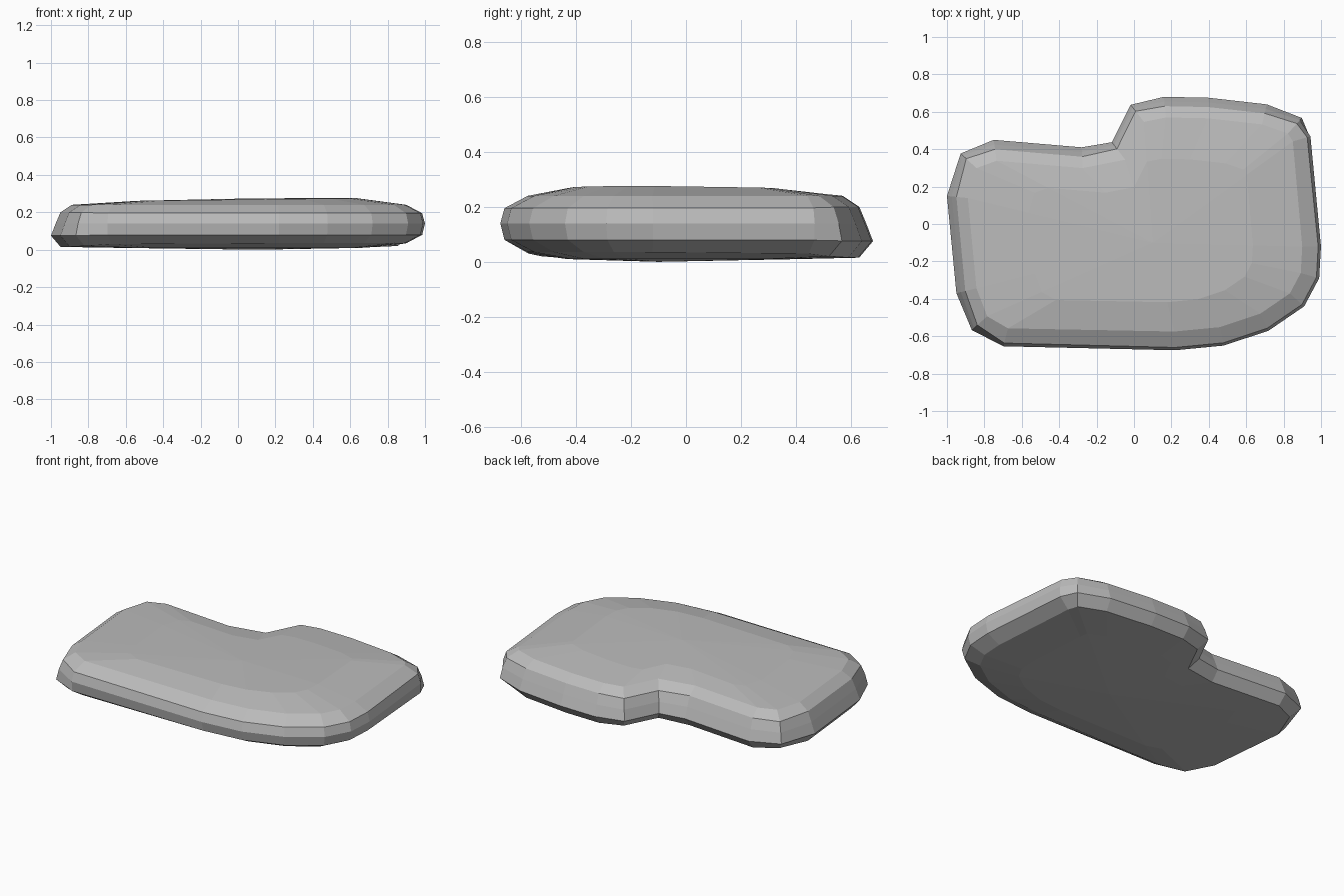
import bpy
import bmesh
from mathutils import Vector

cube = bpy.data.objects.get("Cube")
if cube:
    bpy.data.objects.remove(cube, do_unlink=True)

# Stone colour
stone = bpy.data.materials.new("grey stone")
stone.use_nodes = True
COLOUR = (0.5, 0.5, 0.5, 1)
stone.diffuse_color = COLOUR
stone.node_tree.nodes["Principled BSDF"].inputs["Base Color"].default_value = COLOUR

# Widest outline of the slab, counterclockwise, with a notch at the back
outline = [Vector(p) for p in (
    (-0.70, -0.66), (0.22, -0.675), (0.48, -0.65), (0.72, -0.57), (0.91, -0.44),
    (0.99, -0.29), (1.0, -0.12), (0.95, 0.47), (0.90, 0.57), (0.71, 0.64),
    (0.40, 0.675), (0.16, 0.68), (-0.02, 0.64), (-0.12, 0.44), (-0.28, 0.41),
    (-0.75, 0.45), (-0.93, 0.38), (-1.0, 0.15), (-0.95, -0.37), (-0.87, -0.57))]

# Rim sections as (inset, height): rounded at front and +x, leaning in at back and -x
ROUNDED = ((0.10, 0.035), (0.015, 0.08), (0.0, 0.14), (0.015, 0.195), (0.10, 0.24))
LEANING = ((0.05, 0.015), (0.0, 0.075), (0.025, 0.14), (0.05, 0.20), (0.11, 0.24))
HUB = Vector((0.1, -0.1))


def miter(i):
    """Inward corner direction, scaled so both edges move by one unit."""
    p = outline[i]
    a = (p - outline[i - 1]).normalized()
    b = (outline[(i + 1) % len(outline)] - p).normalized()
    na, nb = Vector((-a.y, a.x)), Vector((-b.y, b.x))
    return (na + nb) / (1 + na.dot(nb))


def top_height(p):
    return 0.268 + 0.012 * p.x - 0.02 * max(p.y, 0)


bm = bmesh.new()
rings = [[] for _ in range(len(ROUNDED) + 2)]
for i, p in enumerate(outline):
    m = miter(i)
    lean = min(1, max(0, -m.normalized().y, m.normalized().x))
    rim = []
    for (d0, z0), (d1, z1) in zip(ROUNDED, LEANING):
        q = p + m * (d0 + (d1 - d0) * lean)
        rim.append((q, z0 + (z1 - z0) * lean))
    # Inner rings of the nearly flat underside and the gently domed top
    under = rim[0][0].lerp(HUB, 0.3)
    crown = rim[-1][0].lerp(HUB, 0.33)
    column = [(under, 0.01)] + rim + [(crown, top_height(crown))]
    for ring, (q, z) in zip(rings, column):
        ring.append(bm.verts.new((q.x, q.y, z)))

# Bands between rings, then fans over the top and underside
n = len(outline)
for low, high in zip(rings, rings[1:]):
    for i in range(n):
        j = (i + 1) % n
        bm.faces.new((low[i], low[j], high[j], high[i]))
for ring, z in ((rings[0], 0.0), (rings[-1], 0.275)):
    hub = bm.verts.new((HUB.x, HUB.y, z))
    for i in range(n):
        bm.faces.new((ring[i], ring[(i + 1) % n], hub))
bmesh.ops.recalc_face_normals(bm, faces=bm.faces[:])

mesh = bpy.data.meshes.new("stone_slab")
bm.to_mesh(mesh)
bm.free()
mesh.materials.append(stone)
slab = bpy.data.objects.new("stone_slab", mesh)
bpy.context.collection.objects.link(slab)
